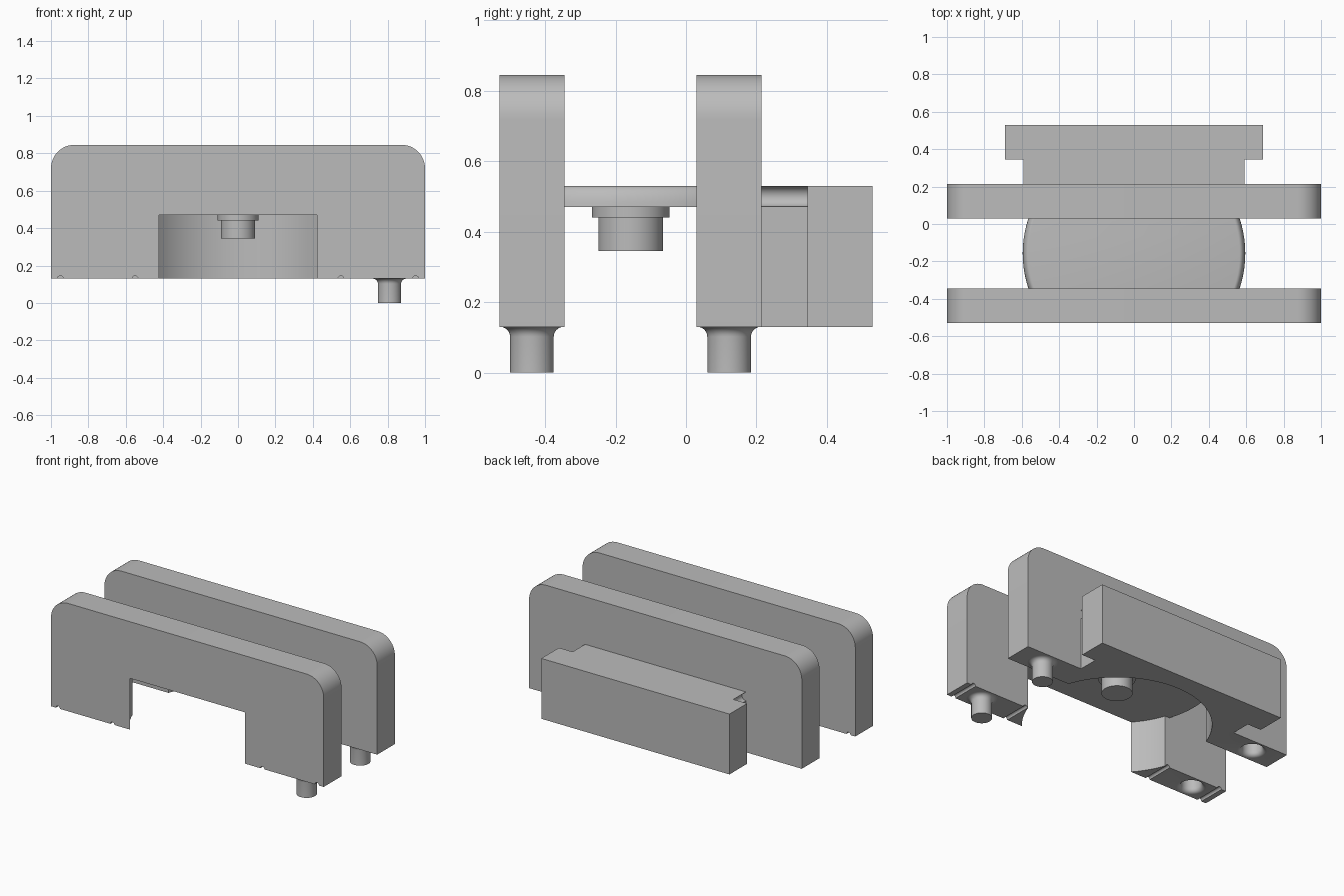
import bpy, bmesh, math
from mathutils import Vector

if "Cube" in bpy.data.objects:
    bpy.data.objects.remove(bpy.data.objects["Cube"], do_unlink=True)

grey = bpy.data.materials.new("plain grey")
grey.use_nodes = True
grey.diffuse_color = (0.5, 0.5, 0.5, 1)
grey.node_tree.nodes["Principled BSDF"].inputs["Base Color"].default_value = (0.5, 0.5, 0.5, 1)

BASE, CEIL, DECK, TOP = 0.13, 0.47, 0.53, 0.845
MID = -0.157                      # y of the central axis
PLATES = {"front_plate": (-0.53, -0.345), "back_plate": (0.03, 0.215)}


def finish(name, bm):
    bmesh.ops.recalc_face_normals(bm, faces=bm.faces)
    mesh = bpy.data.meshes.new(name)
    bm.to_mesh(mesh)
    bm.free()
    mesh.materials.append(grey)
    ob = bpy.data.objects.new(name, mesh)
    bpy.context.collection.objects.link(ob)
    return ob


def extrude(name, outline, shift):
    """Extrude a closed outline along a vector."""
    bm = bmesh.new()
    face = bm.faces.new([bm.verts.new(p) for p in outline])
    new = bmesh.ops.extrude_face_region(bm, geom=[face])["geom"]
    bmesh.ops.translate(bm, vec=shift, verts=[v for v in new if isinstance(v, bmesh.types.BMVert)])
    return finish(name, bm)


def lathe(name, profile, x, y, sides=48, slab=None):
    """Turn (radius, z) points about a vertical axis; slab trims the result in y."""
    bm = bmesh.new()
    rings = [[bm.verts.new((x + r * math.cos(a), y + r * math.sin(a), z))
              for a in (math.tau * i / sides for i in range(sides))] for r, z in profile]
    for low, high in zip(rings, rings[1:]):
        for i in range(sides):
            j = (i + 1) % sides
            bm.faces.new((low[i], low[j], high[j], high[i]))
    bm.faces.new(rings[0])
    bm.faces.new(rings[-1])
    for cut, side in zip(slab or (), (-1, 1)):
        res = bmesh.ops.bisect_plane(bm, geom=bm.verts[:] + bm.edges[:] + bm.faces[:],
                                     plane_co=(0, cut, 0), plane_no=(0, side, 0), clear_outer=True)
        edges = [e for e in res["geom_cut"] if isinstance(e, bmesh.types.BMEdge)]
        bmesh.ops.contextual_create(bm, geom=edges)
    return finish(name, bm)


def rod(x, z, r, y0, y1):
    """Cutter running along y."""
    pts = [Vector((x + r * math.cos(a), y0, z + r * math.sin(a)))
           for a in (math.tau * i / 24 for i in range(24))]
    return extrude("cutter", pts, (0, y1 - y0, 0))


def carve(ob, cutters):
    bpy.context.view_layer.objects.active = ob
    for c in cutters:
        mod = ob.modifiers.new("cut", "BOOLEAN")
        mod.operation, mod.solver, mod.object = "DIFFERENCE", "EXACT", c
        bpy.ops.object.modifier_apply(modifier=mod.name)
        bpy.data.objects.remove(c, do_unlink=True)


def pocket():
    return lathe("cutter", [(0.563, BASE - 0.1), (0.563, CEIL)], 0, MID, 96)


def flare(z_dir, length):
    """Peg or socket profile with a rounded flare at the plate's underside."""
    pts = [(0.09, BASE)]
    for i in range(1, 7):
        a = math.radians(15 * i)
        pts.append((0.09 - 0.028 * math.sin(a), BASE + z_dir * 0.028 * (1 - math.cos(a))))
    return pts + [(0.062, BASE + z_dir * length)]


# Upright plates with rounded top corners
R = 0.125
for name, (y0, y1) in PLATES.items():
    outline = [(-1, y0, BASE), (1, y0, BASE)]
    for cx, start in ((1 - R, 0), (R - 1, 90)):
        for i in range(13):
            a = math.radians(start + 7.5 * i)
            outline.append((cx + R * math.cos(a), y0, TOP - R + R * math.sin(a)))
    plate = extrude(name, outline, (0, y1 - y0, 0))
    yc = (y0 + y1) / 2
    cutters = [pocket()]
    # Socket under the right end, peg under the left end
    socket = flare(1, 0.13)
    cutters.append(lathe("cutter", [(0.09, BASE - 0.02)] + socket, -0.81, yc))
    lathe(name.replace("plate", "peg"), flare(-1, BASE), 0.81, yc)
    # Small grooves across the feet of the front plate
    if name == "front_plate":
        cutters += [rod(s * x, BASE, 0.015, y0 - 0.05, y1 + 0.05) for s in (-1, 1) for x in (0.55, 0.95)]
    carve(plate, cutters)

# Rear T-shaped rail with a groove along each side of its neck
y0, y1, y2 = 0.215, 0.345, 0.53
half = [(0.59, y0), (0.59, y1), (0.69, y1), (0.69, y2)]
outline = [(x, y, BASE) for x, y in half] + [(-x, y, BASE) for x, y in reversed(half)]
rail = extrude("rear_rail", outline, (0, 0, DECK - BASE))
carve(rail, [pocket()] + [rod(s * 0.59, (CEIL + DECK) / 2, 0.029, y0 - 0.05, y1) for s in (-1, 1)])

# Round bridge deck with a rounded rim, trimmed inside the plates
rim = [(0.565 + 0.03 * math.cos(math.radians(15 * i)),
        CEIL + (DECK - CEIL) * math.sin(math.radians(15 * i))) for i in range(7)]
lathe("bridge_deck", rim, 0, MID, 96, slab=(-0.36, 0.05))

# Central pin hanging under the deck
lathe("pin_collar", [(0.11, 0.44), (0.11, CEIL)], 0, MID)
lathe("centre_pin", [(0.092, 0.345), (0.092, 0.44)], 0, MID)

# Smooth curved surfaces, keep edges sharp
bpy.ops.object.select_all(action="DESELECT")
for ob in bpy.context.scene.objects:
    if ob.type == "MESH" and ob.data.materials and ob.data.materials[0] == grey:
        ob.select_set(True)
        bpy.context.view_layer.objects.active = ob
bpy.ops.object.shade_smooth_by_angle(angle=math.radians(30))
